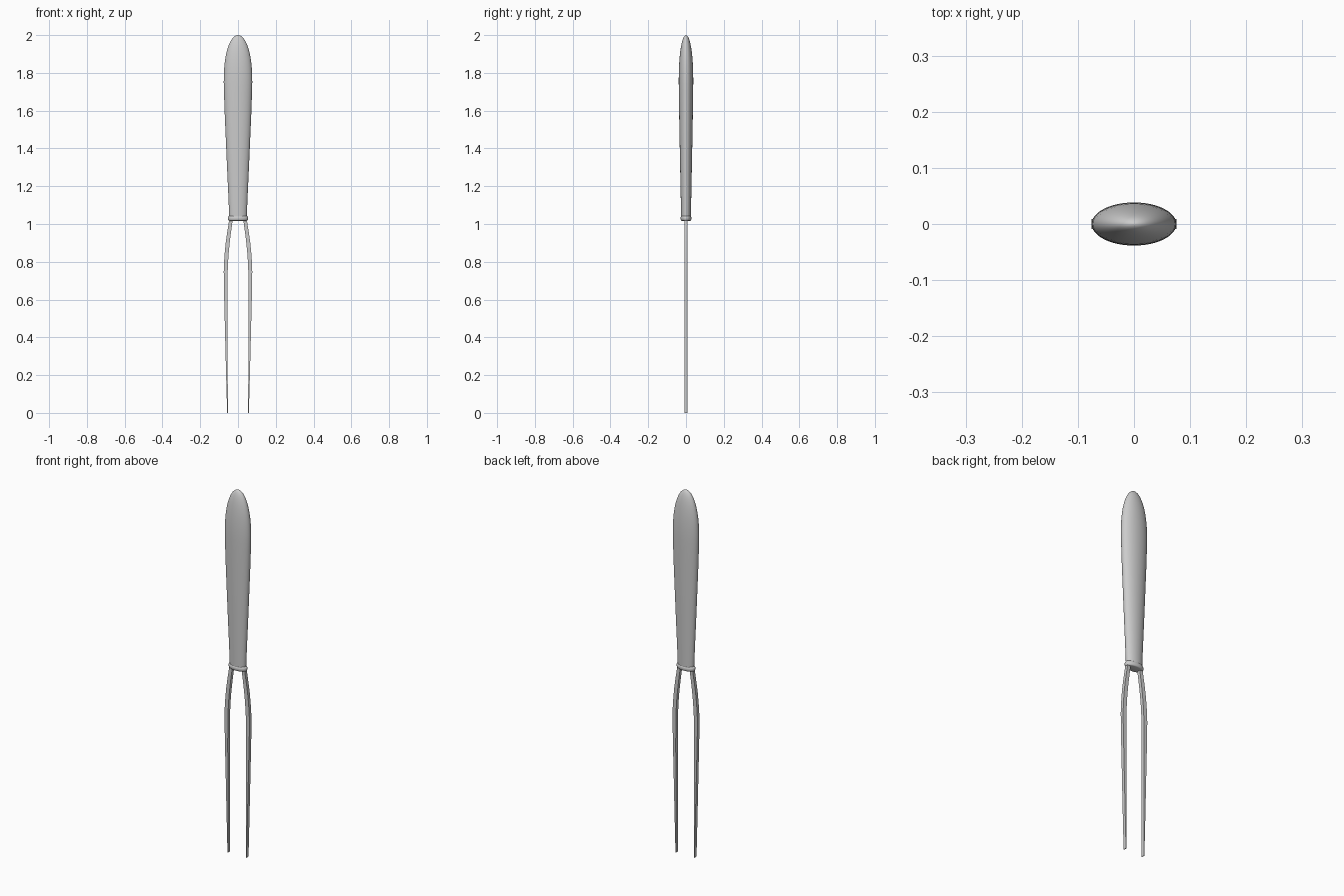
import bpy, bmesh, math

if "Cube" in bpy.data.objects:
    bpy.data.objects.remove(bpy.data.objects["Cube"])


def finish(bm, name, angle):
    bmesh.ops.recalc_face_normals(bm, faces=bm.faces)
    mesh = bpy.data.meshes.new(name)
    bm.to_mesh(mesh)
    bm.free()
    obj = bpy.data.objects.new(name, mesh)
    bpy.context.collection.objects.link(obj)
    bpy.ops.object.select_all(action='DESELECT')
    obj.select_set(True)
    bpy.context.view_layer.objects.active = obj
    bpy.ops.object.shade_smooth_by_angle(angle=math.radians(angle))
    return obj


def loft(name, rings, n=48):
    """Skin a stack of ellipses given as (z, half width, half depth)."""
    bm = bmesh.new()
    loops = []
    for z, a, b in rings:
        loops.append([bm.verts.new((a * math.cos(2 * math.pi * i / n),
                                    b * math.sin(2 * math.pi * i / n), z))
                      for i in range(n)])
    for lo, hi in zip(loops, loops[1:]):
        for i in range(n):
            j = (i + 1) % n
            bm.faces.new((lo[i], lo[j], hi[j], hi[i]))
    bm.faces.new(loops[0])
    bm.faces.new(loops[-1])
    return finish(bm, name, 40)


# Handle: tapered oval grip with a rounded end
rings = [(1.03, .046, .026), (1.15, .051, .028), (1.3, .058, .031),
         (1.45, .0645, .034), (1.6, .071, .0365), (1.7, .0742, .038)]
for i in range(17):
    t = math.sin(math.pi / 2 * i / 16)
    k = math.sqrt(max(1 - t ** 2.3, 0.0004))
    rings.append((1.75 + .25 * t, .0755 * k, .0385 * k))
loft("handle", rings)

# Collar: rounded band at the base of the handle
collar = [(1.018, .042, .018)]
for i in range(9):
    a = math.pi * (i / 8 - .5)
    collar.append((1.03 + .013 * math.sin(a), .046 + .008 * math.cos(a),
                   .022 + .007 * math.cos(a)))
loft("collar", collar[1:])

# Tines: flat curved prongs, (z, outer x, inner x), mirrored left and right
tine = [(1.03, .046, .028), (1.0, .050, .031), (.95, .058, .038),
        (.9, .065, .044), (.85, .070, .049), (.8, .0738, .0525),
        (.75, .0755, .0545), (.7, .0752, .0555), (.6, .073, .056),
        (.4, .068, .0555), (.2, .063, .0545), (0, .0575, .0535)]
for side, name in ((-1, "left_tine"), (1, "right_tine")):
    bm = bmesh.new()
    prev = None
    for z, out, inn in tine:
        ring = [bm.verts.new((side * x, y, z)) for x, y in
                ((out, -.009), (out, .009), (inn, .009), (inn, -.009))]
        if prev:
            for i in range(4):
                j = (i + 1) % 4
                bm.faces.new((prev[i], prev[j], ring[j], ring[i]))
        else:
            bm.faces.new(ring)
        prev = ring
    bm.faces.new(prev)
    finish(bm, name, 30)
